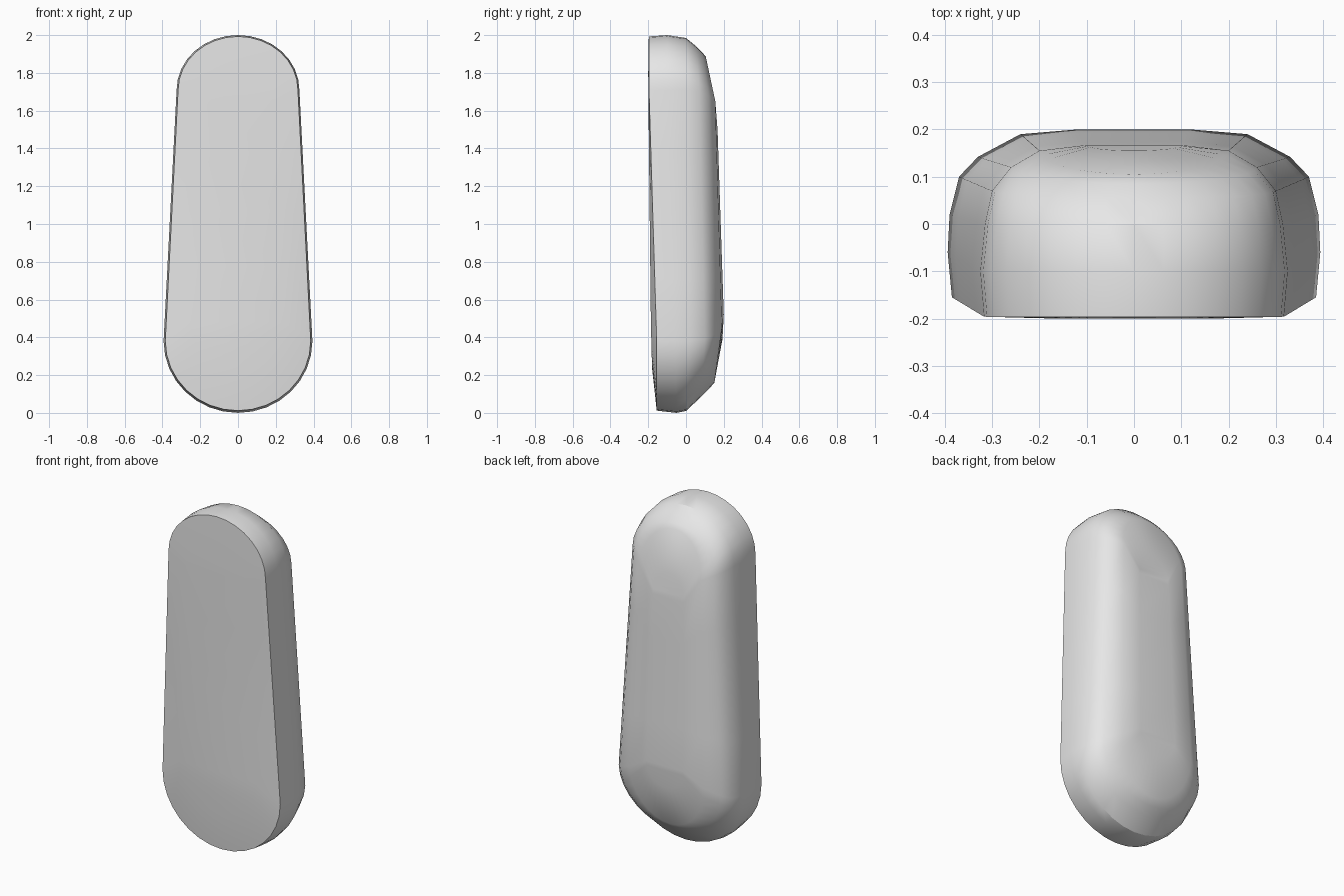
import bpy, bmesh
from math import sin, cos, pi

cube = bpy.data.objects.get("Cube")
if cube:
    bpy.data.objects.remove(cube, do_unlink=True)

mat = bpy.data.materials.new("light grey")
mat.use_nodes = True
grey = (0.8, 0.8, 0.8, 1)
mat.diffuse_color = grey
mat.node_tree.nodes["Principled BSDF"].inputs["Base Color"].default_value = grey

ARC, SIDE = 16, 4


def ring(top, top_side, low_side, low):
    """Closed tapered outline: top and low are (y, z), the sides are (x, y, z)."""
    def arc(side, apex, a, b):
        x, y, z = side
        for i in range(ARC + 1):
            t = a + (b - a) * i / ARC
            s = abs(sin(t))
            yield (x * cos(t), y + (apex[0] - y) * s, z + (apex[1] - z) * s)

    def line(p, q):
        for i in range(1, SIDE):
            yield tuple(u + (v - u) * i / SIDE for u, v in zip(p, q))

    upper = list(arc(top_side, top, 0, pi))
    lower = list(arc(low_side, low, pi, 2 * pi))
    return upper + list(line(upper[-1], lower[0])) + lower + list(line(lower[-1], upper[0]))


# Outlines from the front face, around the rim, to the rounded back
outlines = [
    ((-.2, 1.8), (.2, -.199, 1.66), (.25, -.186, .48), (-.18, .24)),
    ((-.197, 1.993), (.317, -.196, 1.71), (.385, -.155, .38), (-.155, .012)),
    ((-.1, 2.0), (.325, -.1, 1.71), (.394, -.06, .38), (-.05, 0)),
    ((0, 1.985), (.315, .0, 1.71), (.39, .02, .38), (0, .01)),
    ((.055, 1.94), (.3, .07, 1.7), (.37, .1, .39), (.08, .085)),
    ((.085, 1.91), (.26, .12, 1.68), (.33, .142, .41), (.12, .125)),
    ((.105, 1.885), (.2, .155, 1.65), (.24, .19, .45), (.15, .16)),
    ((.155, 1.65), (.1, .167, 1.5), (.12, .2, .52), (.193, .39)),
]

bm = bmesh.new()
rings = [[bm.verts.new(p) for p in ring(*o)] for o in outlines]
n = len(rings[0])
for a, b in zip(rings, rings[1:]):
    for i in range(n):
        j = (i + 1) % n
        bm.faces.new((a[i], a[j], b[j], b[i]))


# Close front and back with strips running from side to side
def cap(r):
    mid = ARC // 2
    for k in range(n // 2):
        ids = [(mid + k) % n, (mid + k + 1) % n, (mid - k - 1) % n, (mid - k) % n]
        unique = list(dict.fromkeys(ids))
        if len(unique) > 2:
            bm.faces.new([r[i] for i in unique])


cap(rings[0])
cap(rings[-1])
bmesh.ops.recalc_face_normals(bm, faces=bm.faces)

mesh = bpy.data.meshes.new("rounded_body")
bm.to_mesh(mesh)
bm.free()
mesh.materials.append(mat)
body = bpy.data.objects.new("rounded_body", mesh)
bpy.context.collection.objects.link(body)
bpy.context.view_layer.objects.active = body
body.select_set(True)
bpy.ops.object.shade_smooth_by_angle(angle=pi / 6)
